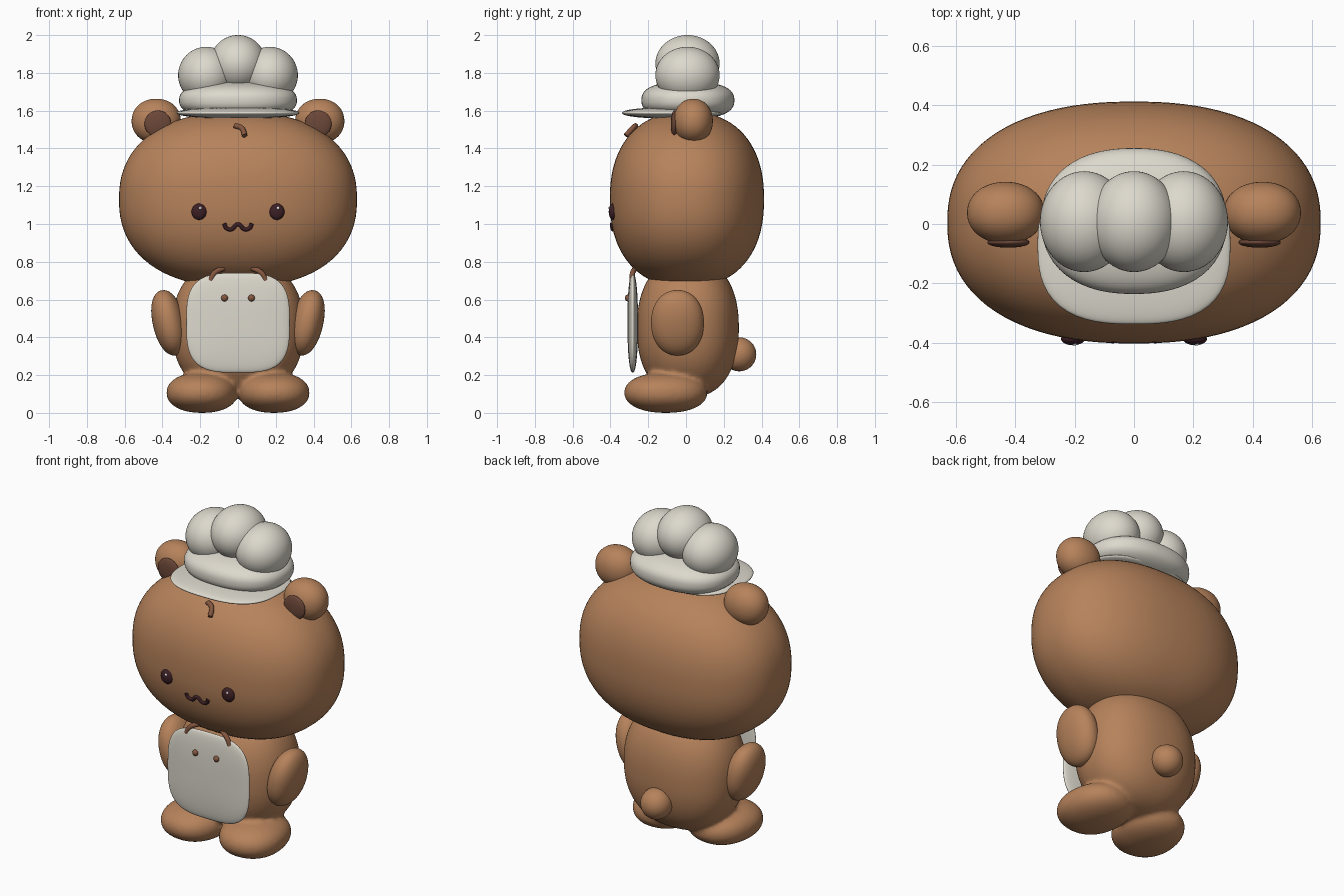
import bpy
import bmesh
from math import radians
from mathutils import Matrix, Vector

cube = bpy.data.objects.get("Cube")
if cube:
    bpy.data.objects.remove(cube)


def material(name, rgb):
    m = bpy.data.materials.new(name)
    m.use_nodes = True
    m.diffuse_color = (*rgb, 1)
    bsdf = m.node_tree.nodes["Principled BSDF"]
    bsdf.inputs["Base Color"].default_value = (*rgb, 1)
    bsdf.inputs["Roughness"].default_value = 0.7
    return m


FUR = material("brown fur", (0.47, 0.225, 0.105))
CLOTH = material("cream cloth", (0.72, 0.69, 0.61))
INNER = material("dark brown", (0.15, 0.063, 0.04))
TRIM = material("trim brown", (0.23, 0.095, 0.05))
EYE = material("eye dark", (0.045, 0.014, 0.018))
GLINT = material("eye glint", (0.9, 0.9, 0.9))


def add_blob(bm, center, radii, n=2, flat=2, m=None, tilt=0, turn=0, seg=64):
    """Superellipsoid: exponent n around the outline, m across the flat axis."""
    m = m or n
    a, b = [i for i in range(3) if i != flat]
    verts = bmesh.ops.create_uvsphere(bm, u_segments=seg, v_segments=seg // 2, radius=1)["verts"]
    place = (Matrix.Translation(center) @ Matrix.Rotation(radians(turn), 4, "Z")
             @ Matrix.Rotation(radians(tilt), 4, "Y") @ Matrix.Diagonal((*radii, 1)))
    for v in verts:
        c = v.co
        outline = (abs(c[a]) ** n + abs(c[b]) ** n) ** (m / n)
        v.co = place @ (c / (outline + abs(c[flat]) ** m) ** (1 / m))


def finish(bm, name, mat):
    mesh = bpy.data.meshes.new(name)
    for f in bm.faces:
        f.smooth = True
    bm.to_mesh(mesh)
    bm.free()
    mesh.materials.append(mat)
    ob = bpy.data.objects.new(name, mesh)
    bpy.context.collection.objects.link(ob)
    return ob


def blob(name, mat, center, radii, **shape):
    bm = bmesh.new()
    add_blob(bm, center, radii, **shape)
    return finish(bm, name, mat)


def tube(name, mat, points, radius):
    curve = bpy.data.curves.new(name, "CURVE")
    curve.dimensions = "3D"
    curve.bevel_depth = radius
    curve.bevel_resolution = 4
    curve.use_fill_caps = True
    spline = curve.splines.new("BEZIER")
    spline.bezier_points.add(len(points) - 1)
    for p, co in zip(spline.bezier_points, points):
        p.co = co
        p.handle_left_type = p.handle_right_type = "AUTO"
    curve.materials.append(mat)
    ob = bpy.data.objects.new(name, curve)
    bpy.context.collection.objects.link(ob)
    bpy.ops.object.select_all(action="DESELECT")
    ob.select_set(True)
    bpy.context.view_layer.objects.active = ob
    bpy.ops.object.convert(target="MESH")


# Head
HEAD_C, HEAD_R, HEAD_N = Vector((0, 0.005, 1.13)), (0.63, 0.408, 0.465), 2.3
blob("head", FUR, HEAD_C, HEAD_R, n=HEAD_N, seg=96)


def face_point(x, z):
    """Point on the front of the head."""
    rest = 1 - abs(x / HEAD_R[0]) ** HEAD_N - abs((z - HEAD_C.z) / HEAD_R[2]) ** HEAD_N
    return Vector((x, HEAD_C.y - HEAD_R[1] * rest ** (1 / HEAD_N), z))


# Body and feet, blended into one skin
bm = bmesh.new()
add_blob(bm, (0, 0.01, 0.45), (0.35, 0.27, 0.37), n=2.3)
for s in (-1, 1):
    add_blob(bm, (s * 0.19, -0.107, 0.107), (0.187, 0.22, 0.107), n=2.2, turn=s * 8)
body = finish(bm, "body_and_feet", FUR)
remesh = body.modifiers.new("blend", "REMESH")
remesh.mode = "VOXEL"
remesh.voxel_size = 0.012
remesh.use_smooth_shade = True
soften = body.modifiers.new("soften", "SMOOTH")
soften.factor = 0.5
soften.iterations = 8

blob("tail", FUR, (0, 0.282, 0.31), (0.09, 0.09, 0.09), seg=48)

# Paired parts
for s, side in ((-1, "right"), (1, "left")):
    blob(side + "_arm", FUR, (s * 0.366, -0.045, 0.477), (0.085, 0.14, 0.176),
         n=2.15, tilt=s * 13)
    blob(side + "_ear", FUR, (s * 0.433, 0.038, 1.545), (0.13, 0.104, 0.118), n=2.1)
    blob(side + "_inner_ear", INNER, (s * 0.424, -0.062, 1.53), (0.071, 0.018, 0.071), seg=40)
    eye = face_point(s * 0.206, 1.065)
    blob(side + "_eye", EYE, eye, (0.04, 0.022, 0.043), seg=40)
    blob(side + "_eye_glint", GLINT, eye + Vector((0.006, -0.018, 0.019)),
         (0.008, 0.005, 0.008), seg=16)
    blob(side + "_apron_dot", TRIM, (s * 0.071, -0.308, 0.608), (0.018, 0.015, 0.018), seg=24)
    tube(side + "_apron_strap", TRIM,
         [(s * 0.147, -0.285, 0.70), (s * 0.125, -0.283, 0.74), (s * 0.075, -0.265, 0.767)], 0.014)

# Face details
mouth = [(-0.073, 1.003), (-0.063, 0.98), (-0.037, 0.972), (0, 0.998),
         (0.037, 0.972), (0.063, 0.98), (0.073, 1.003)]
tube("mouth", EYE, [face_point(x, z) for x, z in mouth], 0.011)
curl = [(-0.017, 1.515), (0.018, 1.503), (0.036, 1.462)]
tube("forehead_curl", TRIM,
     [face_point(x, z) + Vector((0, -0.012, 0.006)) for x, z in curl], 0.014)

# Apron: thin pillow with a rounded square outline
blob("apron", CLOTH, (0, -0.282, 0.477), (0.274, 0.028, 0.264), n=3.3, flat=1, m=2.3)

# Chef hat: brim, band and three puffs
blob("hat_brim", CLOTH, (0, -0.07, 1.588), (0.325, 0.268, 0.03), n=2.7, m=2.2)
blob("hat_band", CLOTH, (0, 0.01, 1.655), (0.312, 0.246, 0.1), n=2.3, m=2.5)
for name, x, z in (("right", -0.168, 1.788), ("middle", 0, 1.85), ("left", 0.168, 1.788)):
    blob("hat_puff_" + name, CLOTH, (x, 0.008, z), (0.149, 0.17, 0.15))
